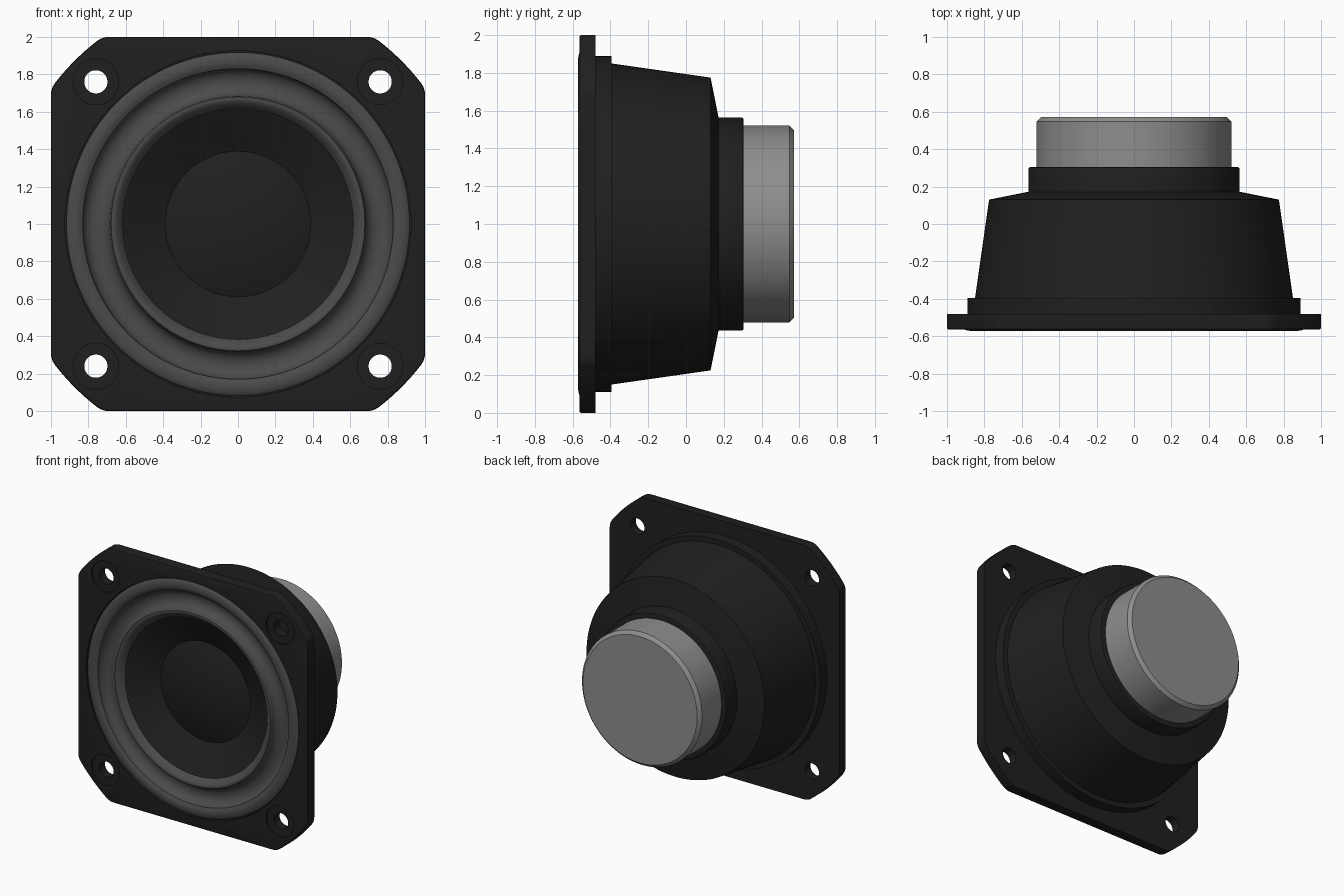
import bpy, bmesh
from math import sin, cos, pi, atan2, sqrt, radians

if "Cube" in bpy.data.objects:
    bpy.data.objects.remove(bpy.data.objects["Cube"])


def material(name, v):
    m = bpy.data.materials.new(name)
    m.diffuse_color = (v, v, v, 1)
    m.use_nodes = True
    m.node_tree.nodes["Principled BSDF"].inputs["Base Color"].default_value = m.diffuse_color
    return m


BLACK = material("black_plastic", 0.014)
RUBBER = material("grey_rubber", 0.07)
METAL = material("magnet_metal", 0.27)


def finish(bm, name, mat, angle=30):
    bmesh.ops.remove_doubles(bm, verts=bm.verts, dist=1e-5)
    bmesh.ops.recalc_face_normals(bm, faces=bm.faces)
    me = bpy.data.meshes.new(name)
    bm.to_mesh(me)
    bm.free()
    ob = bpy.data.objects.new(name, me)
    bpy.context.collection.objects.link(ob)
    me.materials.append(mat)
    smooth(ob, angle)
    return ob


def smooth(ob, angle=30):
    bpy.ops.object.select_all(action='DESELECT')
    ob.select_set(True)
    bpy.context.view_layer.objects.active = ob
    bpy.ops.object.shade_smooth_by_angle(angle=radians(angle))


def lathe(name, profile, mat, cx=0, cz=1, n=128, angle=30):
    """Revolve (radius, y) points round the y axis; profiles off the axis close into a loop."""
    bm = bmesh.new()
    rings = [[bm.verts.new((cx + r * cos(2 * pi * i / n), y, cz + r * sin(2 * pi * i / n)))
              for i in range(n)] if r > 0 else [bm.verts.new((cx, y, cz))] for r, y in profile]
    pairs = list(zip(rings, rings[1:]))
    if profile[0][0] > 0:
        pairs.append((rings[-1], rings[0]))
    for a, b in pairs:
        for i in range(n):
            j = (i + 1) % n
            q = [a[i % len(a)], a[j % len(a)], b[j % len(b)], b[i % len(b)]]
            bm.faces.new(list(dict.fromkeys(q)))
    return finish(bm, name, mat, angle)


# Mounting flange: square trimmed by a big circle, with blended corners
R, F = 1.235, 0.10
zc = sqrt((R - F) ** 2 - (1 - F) ** 2)
a0 = atan2(zc, 1 - F)
quad = [(1 - F + F * cos(a0 * k / 6), zc + F * sin(a0 * k / 6)) for k in range(6)]
quad += [(R * cos(a0 + (pi / 2 - 2 * a0) * k / 12), R * sin(a0 + (pi / 2 - 2 * a0) * k / 12))
         for k in range(13)]
quad += [(z, x) for x, z in reversed(quad[:6])]
outline = []
for q in range(4):
    c, s = round(cos(q * pi / 2)), round(sin(q * pi / 2))
    outline += [(c * x - s * z, s * x + c * z) for x, z in quad]
bm = bmesh.new()
loops = [[bm.verts.new((x * k, y, 1 + z * k)) for x, z in outline]
         for y, k in ((-0.48, 1), (-0.553, 1), (-0.562, 0.997), (-0.565, 0.99))]
for a, b in zip(loops, loops[1:]):
    for i in range(len(a)):
        j = (i + 1) % len(a)
        bm.faces.new((a[i], a[j], b[j], b[i]))
bm.faces.new(loops[0])
bm.faces.new(loops[-1])
flange = finish(bm, "mounting_flange", BLACK)


# Stepped cutters: central opening and four counterbored screw holes
def stepped_cut(r1, depth, r2, cx, cz, n):
    cutter = lathe("cutter", [(0, -0.7), (r1, -0.7), (r1, depth), (r2, depth), (r2, -0.3), (0, -0.3)],
                   BLACK, cx, cz, n)
    mod = flange.modifiers.new("cut", 'BOOLEAN')
    mod.operation, mod.solver, mod.object = 'DIFFERENCE', 'EXACT', cutter
    bpy.context.view_layer.objects.active = flange
    bpy.ops.object.modifier_apply(modifier=mod.name)
    bpy.data.objects.remove(cutter)


stepped_cut(0.925, -0.525, 0.85, 0, 1, 128)
for sx in (-1, 1):
    for sz in (-1, 1):
        stepped_cut(0.122, -0.55, 0.062, 0.76 * sx, 1 + 0.76 * sz, 40)
smooth(flange)

# Basket: stepped collar, tapered wall, shoulder and neck
lathe("basket", [(0.83, -0.485), (0.89, -0.485), (0.89, -0.395), (0.85, -0.395), (0.775, 0.13),
                 (0.565, 0.172), (0.565, 0.293), (0.561, 0.302), (0.552, 0.305), (0.48, 0.305),
                 (0.48, 0.15), (0.74, 0.10), (0.81, -0.40)], BLACK, angle=25)

# Magnet can with chamfered rear edge
lathe("magnet", [(0, 0.25), (0.522, 0.25), (0.522, 0.547), (0.497, 0.572), (0, 0.572)], METAL)

# Rubber surround: outer bead, concave roll, inner lip
groove = [(0.757 + 0.073 * cos(pi * k / 16), -0.557 + 0.062 * sin(pi * k / 16)) for k in range(17)]
lathe("rubber_surround", [(0.918, -0.52), (0.918, -0.556), (0.908, -0.564), (0.892, -0.569),
                          (0.87, -0.572), (0.85, -0.569)] + groove +
      [(0.678, -0.565), (0.667, -0.567), (0.655, -0.563), (0.64, -0.55), (0.625, -0.532),
       (0.613, -0.515), (0.613, -0.484), (0.84, -0.484)], RUBBER, angle=40)

# Cone and domed dust cap
lathe("speaker_cone", [(0.62, -0.523), (0.50, -0.462), (0.385, -0.40), (0.385, -0.375),
                       (0.62, -0.49)], BLACK)
dome = [(0.39 * sin(pi / 2 * k / 12), -0.402 - 0.07 * (1 - sin(pi / 2 * k / 12) ** 2))
        for k in range(13)]
lathe("dust_cap", dome + [(0.39, -0.38), (0, -0.38)], BLACK)
